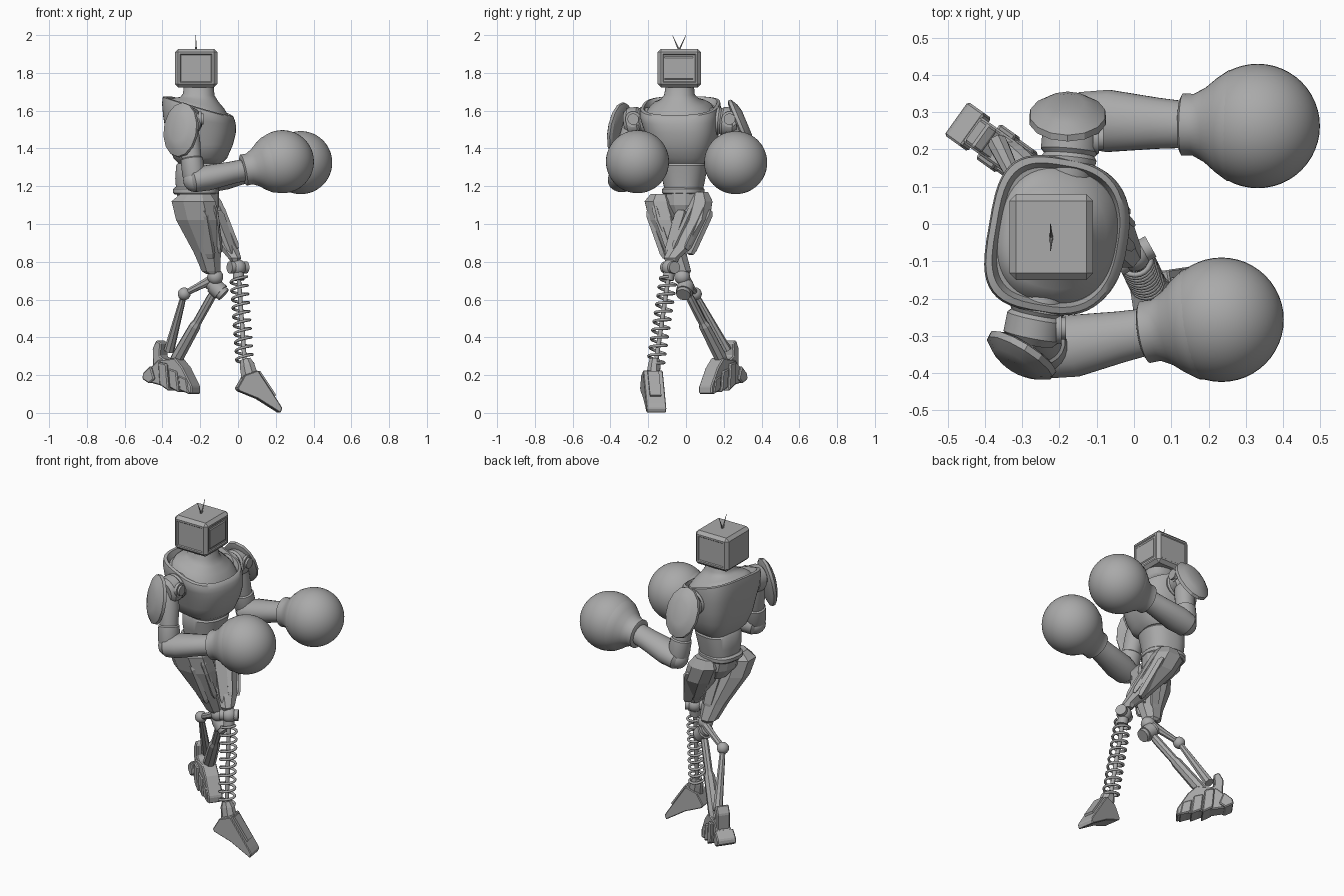
import bpy, bmesh, math
from mathutils import Vector as V

if "Cube" in bpy.data.objects:
    bpy.data.objects.remove(bpy.data.objects["Cube"])

grey = bpy.data.materials.new("plain_grey")
grey.use_nodes = True
TONE = (0.4, 0.4, 0.4, 1)
grey.diffuse_color = TONE
grey.node_tree.nodes["Principled BSDF"].inputs["Base Color"].default_value = TONE


def finish(name, bm, angle=35):
    bmesh.ops.recalc_face_normals(bm, faces=bm.faces)
    me = bpy.data.meshes.new(name)
    bm.to_mesh(me)
    bm.free()
    me.materials.append(grey)
    ob = bpy.data.objects.new(name, me)
    bpy.context.collection.objects.link(ob)
    bpy.ops.object.select_all(action='DESELECT')
    ob.select_set(True)
    bpy.context.view_layer.objects.active = ob
    if angle:
        bpy.ops.object.shade_smooth_by_angle(angle=math.radians(angle))
    return ob


def skin(name, rings, angle=35):
    """Join rings of points into a closed body."""
    bm = bmesh.new()
    vs = [[bm.verts.new(p) for p in r] for r in rings]
    n = len(vs[0])
    for a, b in zip(vs, vs[1:]):
        for i in range(n):
            j = (i + 1) % n
            bm.faces.new((a[i], a[j], b[j], b[i]))
    bm.faces.new(vs[0])
    bm.faces.new(vs[-1])
    return finish(name, bm, angle)


def power(c, e):
    return math.copysign(abs(c) ** e, c)


def loft(name, rows, sides=48, boxy=1.0, rot=0.0, angle=35):
    """Stack rings given as x0, x1, y0, y1, z and forward slope; boxy squares off the back."""
    rings = []
    for x0, x1, y0, y1, z, *slope in rows:
        ring = []
        for i in range(sides):
            t = math.tau * (i + 0.5) / sides
            e = boxy if math.cos(t) < 0 else (1 + boxy) / 2
            px, py = power(math.cos(t), e) * (x1 - x0) / 2, power(math.sin(t), e) * (y1 - y0) / 2
            ring.append(((x0 + x1) / 2 + px * math.cos(rot) - py * math.sin(rot),
                         (y0 + y1) / 2 + px * math.sin(rot) + py * math.cos(rot),
                         z - px * sum(slope)))
        rings.append(ring)
    return skin(name, rings, angle)


def tube(name, p, q, rows, sides=24, angle=35):
    """Turned shape from p to q; rows are (fraction, half width, half height)."""
    p, q = V(p), V(q)
    d = (q - p).normalized()
    u = d.cross(V((0, 0, 1)) if abs(d.z) < 0.95 else V((0, 1, 0))).normalized()
    w = u.cross(d)
    rings = []
    for f, a, b in rows:
        c = p.lerp(q, f)
        rings.append([c + u * a * math.cos(t) + w * b * math.sin(t)
                      for t in (math.tau * (i + 0.5) / sides for i in range(sides))])
    return skin(name, rings, angle)


def rod(name, p, q, r, sides=16):
    return tube(name, p, q, [(0, r, r), (1, r, r)], sides)


def ball(name, c, r, seg=24):
    bm = bmesh.new()
    bmesh.ops.create_uvsphere(bm, u_segments=seg, v_segments=seg // 2, radius=r)
    bmesh.ops.translate(bm, verts=bm.verts, vec=c)
    return finish(name, bm, 60)


def prism(name, profile, origin, yaw, width, bevel=0.0):
    """Upright side profile (along, height) given thickness across yaw."""
    d, s = V((math.cos(yaw), math.sin(yaw), 0)), V((-math.sin(yaw), math.cos(yaw), 0))
    ob = skin(name, [[V(origin) + d * a + V((0, 0, h)) + s * k * width / 2 for a, h in profile]
                     for k in (-1, 1)], 0)
    if bevel:
        m = ob.modifiers.new("chamfer", 'BEVEL')
        m.width, m.segments = bevel, 1
    return ob


# Head: chamfered box with shallow recessed panels and a raised screen
bm = bmesh.new()
bmesh.ops.create_cube(bm, size=1)
for v in bm.verts:
    v.co = V((v.co.x * 0.225, v.co.y * 0.23, v.co.z * 0.205)) + V((-0.222, -0.035, 1.825))
bmesh.ops.bevel(bm, geom=bm.edges[:], offset=0.018, segments=1, affect='EDGES')
bm.normal_update()
walls = [f for f in bm.faces if abs(f.normal.z) < 0.1 and f.normal.x > -0.5 and f.calc_area() > 0.02]
bmesh.ops.inset_individual(bm, faces=walls, thickness=0.014, depth=0)
bmesh.ops.inset_individual(bm, faces=walls, thickness=0.006, depth=-0.005)
finish("head", bm, 0)
prism("screen", [(0, 1.76), (0.008, 1.77), (0.008, 1.88), (0, 1.89)], (-0.118, -0.038, 0), 0, 0.15)
for y in (-0.072, 0.0):
    tube("antenna", (-0.222, -0.037, 1.92), (-0.224, y, 2.0), [(0, .005, .005), (1, .001, .001)], 8)

# Neck flares down into the sloping neckline of the chest
TURN = -0.17
loft("neck", [(-.365, -.04, -.215, .15, 1.59, .3), (-.355, -.05, -.2, .135, 1.615, .3),
              (-.335, -.075, -.175, .105, 1.64, .22), (-.305, -.105, -.135, .065, 1.66, .12),
              (-.29, -.125, -.115, .045, 1.685, .05), (-.285, -.13, -.105, .04, 1.74)],
     boxy=.8, rot=TURN, angle=50)
loft("chest", [(-.31, -.09, -.125, .105, 1.32), (-.335, -.06, -.17, .13, 1.35), (-.36, -.03, -.2, .155, 1.42),
               (-.375, -.015, -.215, .17, 1.49, .04), (-.387, -.016, -.235, .175, 1.55, .12),
               (-.392, -.022, -.243, .178, 1.595, .24), (-.388, -.03, -.238, .174, 1.622, .3),
               (-.372, -.042, -.222, .158, 1.626, .3), (-.36, -.05, -.21, .146, 1.595, .3)],
     boxy=.58, rot=TURN)
# Waist and belt
loft("waist", [(-.325, -.11, -.11, .085, 1.17), (-.33, -.1, -.125, .1, 1.24), (-.325, -.085, -.135, .11, 1.31),
               (-.31, -.1, -.125, .1, 1.33)], boxy=.75, rot=TURN)
loft("belt", [(-.33, -.11, -.115, .085, 1.155), (-.342, -.1, -.125, .095, 1.165), (-.342, -.1, -.125, .095, 1.185),
              (-.33, -.11, -.115, .085, 1.195)], boxy=.75, rot=TURN)
loft("pelvis", [(-.25, -.13, -.07, .04, 1.03), (-.31, -.1, -.12, .09, 1.1), (-.325, -.1, -.115, .085, 1.17)],
     sides=12, boxy=.8, rot=TURN, angle=20)

# Arms: shoulder, pad, upper arm, elbow, forearm and round glove
ARMS = [("right", (-.27, -.28, 1.54), (-.23, -.34, 1.23), (.03, -.29, 1.285), (.235, -.257, 1.33),
         (-.307, -.36, 1.5), (-.5, -.8, .16), (-.25, -.18, 1.55)),
        ("left", (-.17, .23, 1.54), (-.14, .28, 1.23), (.13, .267, 1.30), (.332, .263, 1.325),
         (-.178, .295, 1.525), (0, .85, .36), (-.18, .12, 1.55))]
for side, sh, el, wr, gl, pad, nrm, inner in ARMS:
    tube(side + "_shoulder_joint", inner, sh, [(0, .065, .065), (.5, .075, .075), (.6, .068, .068),
                                              (.7, .078, .078), (1.2, .078, .078), (1.4, .06, .06)])
    s, e = V(sh), V(el)
    for k in (0, .012):
        rod(side + "_shoulder_disc", s + V((.06, 0, .015)), s + V((.088 - k, 0, .015)), .03 + k)
    n = V(nrm).normalized()
    tube(side + "_shoulder_pad", V(pad) - n * .025, V(pad) + n * .025,
         [(0, .09, .125), (.15, .105, .147), (.5, .103, .145), (.9, .072, .108), (1.1, .045, .07)], 14, 25)
    tube(side + "_upper_arm", s, e, [(0, .05, .05), (.3, .058, .058), (.62, .052, .052), (.64, .06, .06),
                                    (.9, .062, .062), (1, .05, .05)], 20)
    ball(side + "_elbow", e, .06)
    w = V(wr)
    tube(side + "_forearm", e - (w - e) * .1, w + (w - e) * .1,
         [(0, .05, .045), (.06, .075, .062), (.3, .085, .068), (.7, .07, .06), (1, .062, .058)], 16, 30)
    # Glove tapers from the sphere into a rimmed cuff
    g = V(gl)
    ball(side + "_glove", g, .167, 48)
    tube(side + "_glove_cuff", w - (g - w) * .03, g,
         [(0, .072, .072), (.03, .084, .084), (.17, .083, .083), (.32, .1, .1),
          (.47, .127, .127), (.62, .149, .149), (.8, .155, .155)], 40, 50)

# Faceted thighs with raised armour strips
THIGHS = {
    "right": [(-.31, -.14, -.19, -.08, 1.16), (-.36, -.11, -.225, -.05, 1.12), (-.335, -.09, -.2, -.03, 1.02),
              (-.24, -.085, -.115, .005, .85), (-.195, -.09, -.07, .03, .75), (-.17, -.1, -.06, .02, .735)],
    "left": [(-.25, -.12, .02, .12, 1.17), (-.27, -.08, 0, .145, 1.12), (-.22, -.04, -.03, .13, 1.02),
             (-.1, .005, -.1, .03, .87), (-.055, .02, -.12, -.03, .82), (-.04, .01, -.11, -.04, .80)]}
for side, rows in THIGHS.items():
    loft(side + "_thigh", rows, sides=8, boxy=.85, angle=0)
    a, b, c = rows[1], rows[2], rows[3]
    for k in (-1, 1):
        mid = [V(((r[0] + r[1]) / 2 + .02, r[3] if k > 0 else r[2], r[4])) for r in (b, c)]
        tube(side + "_thigh_strip", mid[0] + V((0, -k * .008, .05)), mid[1] + V((0, -k * .008, -.03)),
             [(0, .03, .012), (.1, .045, .018), (.9, .035, .018), (1, .025, .012)], 4, 0)
        fr = [V((r[1], (r[2] + r[3]) / 2 + k * .03, r[4])) for r in (a, c)]
        tube(side + "_thigh_front_rib", fr[0] - V((.02, 0, .02)), fr[1] - V((.01, 0, 0)),
             [(0, .012, .012), (.1, .022, .022), (.9, .018, .018), (1, .01, .01)], 4, 0)

# Left knee, spring shin and pointed foot
knee, ankle = V((0, -.085, .77)), V((.037, -.162, .25))
ball("left_knee", knee, .043)
rod("left_knee_pin", knee - V((.045, .025, 0)), knee + V((.045, .025, 0)), .032)
rod("left_knee_cup", knee, knee.lerp(ankle, .13), .03)
rod("left_shin_rod", knee, ankle, .012)
axis = (ankle - knee).normalized()
u = axis.cross(V((0, 1, 0))).normalized()
w = axis.cross(u)
cu = bpy.data.curves.new("left_spring", 'CURVE')
cu.dimensions, cu.bevel_depth, cu.bevel_resolution = '3D', .0075, 2
TURNS, STEPS = 10, 200
sp = cu.splines.new('POLY')
sp.points.add(STEPS)
for i, pt in enumerate(sp.points):
    t = math.tau * TURNS * i / STEPS
    pt.co = (*(knee.lerp(ankle, .1 + .88 * i / STEPS) + (u * math.cos(t) + w * math.sin(t)) * .043), 1)
cu.materials.append(grey)
bpy.context.collection.objects.link(bpy.data.objects.new("left_spring", cu))
tube("left_ankle", (.04, -.165, .285), (.065, -.175, .18), [(0, .028, .028), (.3, .042, .035), (1, .05, .04)], 8, 0)
prism("left_foot", [(.03, .2), (.1, .225), (.215, .05), (.23, .025), (.22, 0), (.1, .075), (0, .115), (-.01, .13)],
      (0, -.19, 0), .15, .105, .004)
prism("left_foot_top", [(.1, .215), (.115, .222), (.2, .095), (.185, .08)], (0, -.19, 0), .15, .06)

# Right knee and twin strut shin
kn, hock = V((-.115, -.005, .66)), V((-.285, .05, .63))
ball("right_knee", (-.12, -.02, .72), .042)
rod("right_knee_barrel", (-.145, .0, .69), (-.075, -.015, .625), .038)
rod("right_knee_cap", (-.13, .0, .675), (-.09, -.01, .638), .045)
tube("right_knee_arm", (-.13, 0, .71), hock, [(0, .022, .028), (.5, .018, .02), (1, .018, .016)], 8, 0)
ball("right_hock", hock, .034)
heel, ankle = V((-.365, .215, .33)), V((-.34, .2, .26))
tube("right_rear_strut", hock, heel, [(0, .015, .015), (.2, .018, .018), (.7, .024, .024), (1, .028, .028)], 8, 0)
tube("right_front_strut", kn, ankle, [(0, .018, .018), (.15, .022, .024), (.45, .022, .024),
                                     (.5, .032, .03), (.9, .036, .034), (1, .03, .03)], 8, 0)

# Right foot: stepped plates along a turned axis
YAW, AT = -.62, (-.36, .2, 0)
prism("right_foot", [(-.13, .19), (-.1, .24), (-.05, .28), (.06, .29), (.11, .24), (.17, .14), (.17, .1),
                     (.08, .12), (-.1, .16)], AT, YAW, .085, .006)
for i in range(3):
    a = -.03 + i * .062
    prism("right_foot_plate", [(a, .15 - i * .015), (a - .01, .27 - i * .035), (a + .045, .26 - i * .04),
                               (a + .06, .115 - i * .008)], AT, YAW, .115 - i * .01, .006)
prism("right_heel_block", [(-.145, .18), (-.14, .21), (-.09, .25), (-.065, .18), (-.1, .155)], AT, YAW, .11, .006)
prism("right_heel_guard", [(-.085, .2), (-.09, .34), (-.065, .385), (-.035, .37), (-.04, .3), (0, .28), (0, .2)],
      AT, YAW, .075, .006)
